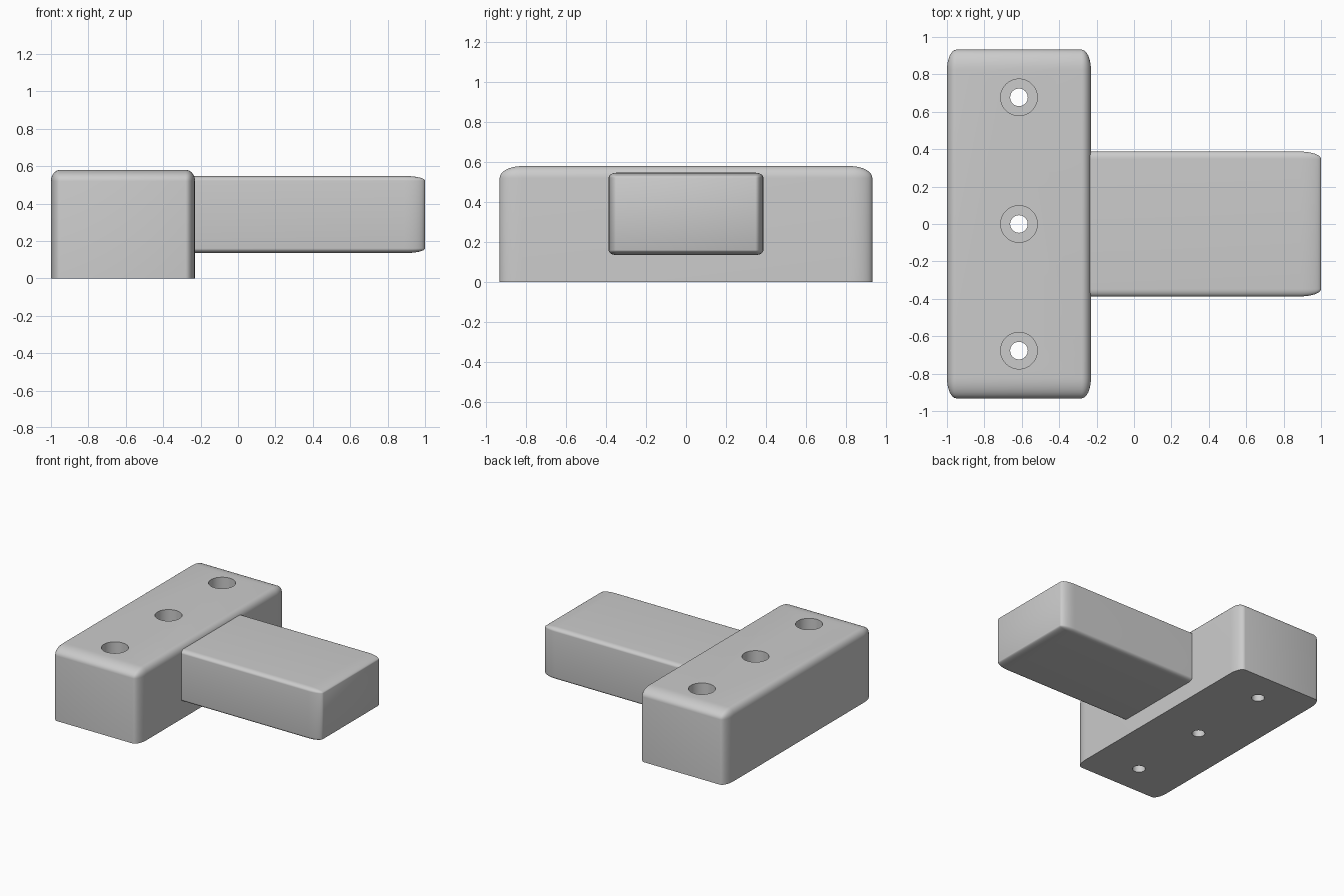
import bpy, bmesh
from mathutils import Vector, Matrix

cube = bpy.data.objects.get("Cube")
if cube:
    bpy.data.objects.remove(cube, do_unlink=True)

grey = bpy.data.materials.new("mid_grey")
grey.use_nodes = True
colour = (0.6, 0.6, 0.6, 1)
grey.diffuse_color = colour
grey.node_tree.nodes["Principled BSDF"].inputs["Base Color"].default_value = colour


def make_object(name, bm):
    bmesh.ops.recalc_face_normals(bm, faces=bm.faces)
    mesh = bpy.data.meshes.new(name)
    bm.to_mesh(mesh)
    bm.free()
    mesh.materials.append(grey)
    obj = bpy.data.objects.new(name, mesh)
    bpy.context.collection.objects.link(obj)
    return obj


def rounded_box(name, low, high, radii, sharp_axis):
    """Box with elliptical rounding, left sharp around its low end on one axis."""
    low, high = Vector(low), Vector(high)
    size = Vector((h - l) / r for l, h, r in zip(low, high, radii))
    bm = bmesh.new()
    bmesh.ops.create_cube(bm, size=1, matrix=Matrix.Diagonal((*size, 1)))
    edges = [e for e in bm.edges if any(v.co[sharp_axis] > 0 for v in e.verts)]
    bmesh.ops.bevel(bm, geom=edges, offset=1, segments=8, profile=0.5,
                    affect='EDGES', clamp_overlap=True)
    bmesh.ops.scale(bm, vec=radii, verts=bm.verts)
    bmesh.ops.translate(bm, vec=(low + high) / 2, verts=bm.verts)
    return make_object(name, bm)


def cut_holes(target, radius, bottom, top):
    """Drill one round hole at each screw position."""
    bm = bmesh.new()
    for y in (-0.677, 0, 0.677):
        place = Matrix.Translation((-0.615, y, (bottom + top) / 2))
        bmesh.ops.create_cone(bm, cap_ends=True, segments=48, radius1=radius,
                              radius2=radius, depth=top - bottom, matrix=place)
    cutter = make_object("hole_cutter", bm)
    cutter.hide_render = True
    mod = target.modifiers.new("holes", 'BOOLEAN')
    mod.operation, mod.solver, mod.object = 'DIFFERENCE', 'EXACT', cutter
    bpy.context.view_layer.objects.active = target
    bpy.ops.object.modifier_apply(modifier=mod.name)
    bpy.data.objects.remove(cutter, do_unlink=True)


# Mounting block: flat underside, rounded top and corners
block = rounded_box("mounting_block", (-1, -0.932, 0), (-0.23, 0.932, 0.58),
                    (0.05, 0.11, 0.06), 2)
# Counterbores for the screw heads, then narrow through holes
cut_holes(block, 0.098, 0.28, 0.7)
cut_holes(block, 0.047, -0.1, 0.4)

# Arm: sharp where it enters the block, rounded at the free end
arm = rounded_box("arm", (-0.28, -0.387, 0.135), (1, 0.387, 0.547),
                  (0.11, 0.04, 0.025), 0)

# Smooth shading on the roundings and hole walls
for obj in (block, arm):
    bpy.ops.object.select_all(action='DESELECT')
    obj.select_set(True)
    bpy.context.view_layer.objects.active = obj
    bpy.ops.object.shade_smooth_by_angle(angle=0.6)
